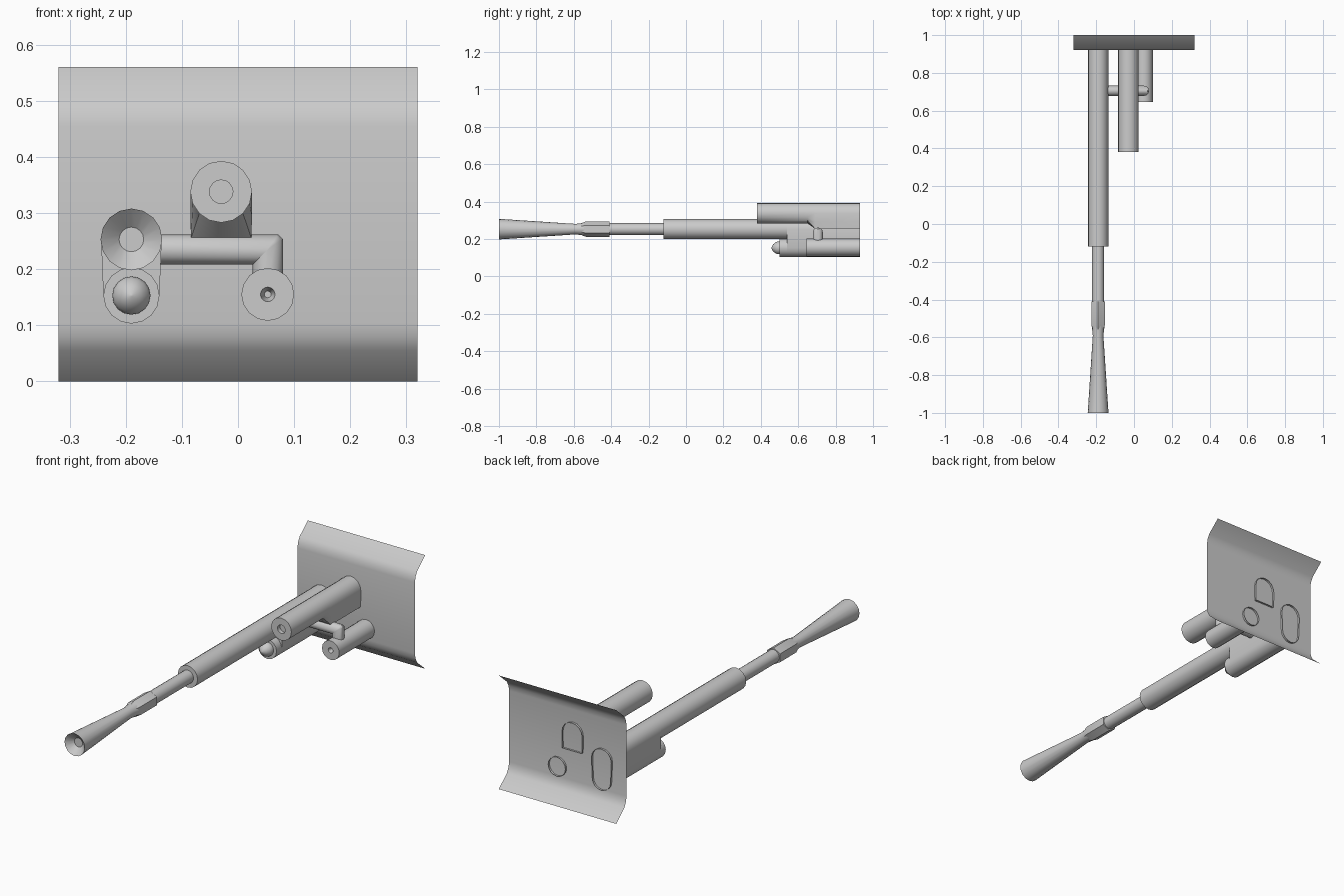
import bpy, bmesh
from math import sin, cos, pi

if "Cube" in bpy.data.objects:
    bpy.data.objects.remove(bpy.data.objects["Cube"])

grey = bpy.data.materials.new("metal_grey")
grey.diffuse_color = (0.6, 0.6, 0.6, 1)
grey.use_nodes = True
grey.node_tree.nodes["Principled BSDF"].inputs["Base Color"].default_value = grey.diffuse_color
BACK = 0.93


def loft(name, rings, closed=True, cap_start=False, recalc=True):
    """Skin a list of equally sized rings of points."""
    bm = bmesh.new()
    rows = [[bm.verts.new(p) for p in r] for r in rings]
    n = len(rows[0])
    for a, b in zip(rows, rows[1:]):
        for i in range(n if closed else n - 1):
            j = (i + 1) % n
            bm.faces.new((a[i], a[j], b[j], b[i]))
    if cap_start:
        bm.faces.new(rows[0])
    if recalc:
        bmesh.ops.recalc_face_normals(bm, faces=bm.faces)
    me = bpy.data.meshes.new(name)
    bm.to_mesh(me)
    bm.free()
    me.materials.append(grey)
    ob = bpy.data.objects.new(name, me)
    bpy.context.collection.objects.link(ob)
    return ob


def circle(x, z, r, y, n=16, turn=0.0):
    return [(x + r * cos(2 * pi * i / n + turn), y, z + r * sin(2 * pi * i / n + turn))
            for i in range(n)]


def turned(name, x, z, profile, n=16, turn=0.0):
    """Tube along y from (radius, y) pairs, capped at its first ring."""
    return loft(name, [circle(x, z, r, y, n, turn) for r, y in profile], cap_start=True)


# curved mounting panel: flat middle, edges bending back
half = [(0.56, 1.0), (0.505, 0.937), (0.48, 0.924), (0.455, 0.92)]
outline = half + [(0.56 - z, y) for z, y in reversed(half)]
loft("mounting_panel", [[(x, y, z) for z, y in outline] for x in (0.32, -0.32)],
     closed=False, recalc=False)

# long barrel: sleeve, inner tube, collar and flared muzzle
BX, BZ = -0.19, 0.253
turned("barrel_sleeve", BX, BZ, [(0.03, -0.12), (0.054, -0.12), (0.054, 0.54)])
turned("inner_barrel", BX, BZ, [(0.03, -0.45), (0.032, -0.45), (0.032, -0.11)])
turned("collar", BX, BZ, [(0.026, -0.575), (0.041, -0.535), (0.041, -0.41), (0.02, -0.41)],
       6, pi / 2)
turned("flared_muzzle", BX, BZ, [(0.022, -0.97), (0.055, -1.0), (0.028, -0.59), (0.034, -0.54)])

# lower tube, widening into a web that wraps the sleeve
LZ, R = 0.153, 0.05
low = [circle(BX, LZ, r, y) for r, y in [(0.034, 0.50), (R, 0.50), (R, 0.54)]]


def stadium(y):
    pts = []
    for i in range(18):
        upper = i <= 8
        a = 2 * pi * (i if upper else i - 1) / 16
        r, z = (0.054, BZ) if upper else (R, LZ)
        pts.append((BX + r * cos(a), y, z + r * sin(a)))
    return pts


loft("lower_tube", low, cap_start=True)
loft("sleeve_web", [stadium(0.54), stadium(BACK)], cap_start=True)
turned("domed_tip", BX, LZ, [(0.002, 0.457), (0.018, 0.465), (0.03, 0.479),
                             (0.034, 0.49), (0.034, 0.502)])

# upper tube, round in front and arch-shaped behind
UX, UZ, UR = -0.03, 0.338, 0.055


def arch(y):
    pts = []
    for i in range(16):
        a = 2 * pi * i / 16
        c, s = cos(a), sin(a)
        if s < -0.01:
            c = max(-1, min(1, c * 1.38))
            s = -1.5 * min(1, -s * 1.42)
        pts.append((UX + UR * c, y, UZ + UR * s))
    return pts


loft("upper_tube", [circle(UX, UZ, r, y) for r, y in
                    [(0.021, 0.40), (0.021, 0.38), (UR, 0.38), (UR, 0.65)]]
     + [arch(0.69), arch(BACK)], cap_start=True)

# short right tube with a small tapered bore
SX, SZ = 0.053, 0.155
turned("right_tube", SX, SZ, [(0.006, 0.67), (0.013, 0.645), (0.047, 0.645), (0.047, BACK)])

# elbow pipe from the sleeve to the right tube
PY, PZ, PR = 0.705, 0.235, 0.027
ring = [(cos(2 * pi * i / 12) * PR, sin(2 * pi * i / 12) * PR) for i in range(12)]
loft("elbow_pipe", [
    [(BX + 0.03, PY + u, PZ + v) for u, v in ring],
    [(SX + v - max(0, v) * 0.3, PY + u, PZ + v) for u, v in ring],
    [(SX + v, PY + u, PZ + v - max(0, v) * 0.3) for u, v in ring],
    [(SX + v, PY + u, SZ + 0.03) for u, v in ring]])

# smooth the round walls, keep the rims crisp
for ob in bpy.context.scene.objects:
    ob.select_set(True)
    bpy.context.view_layer.objects.active = ob
bpy.ops.object.shade_smooth_by_angle(angle=0.6)
